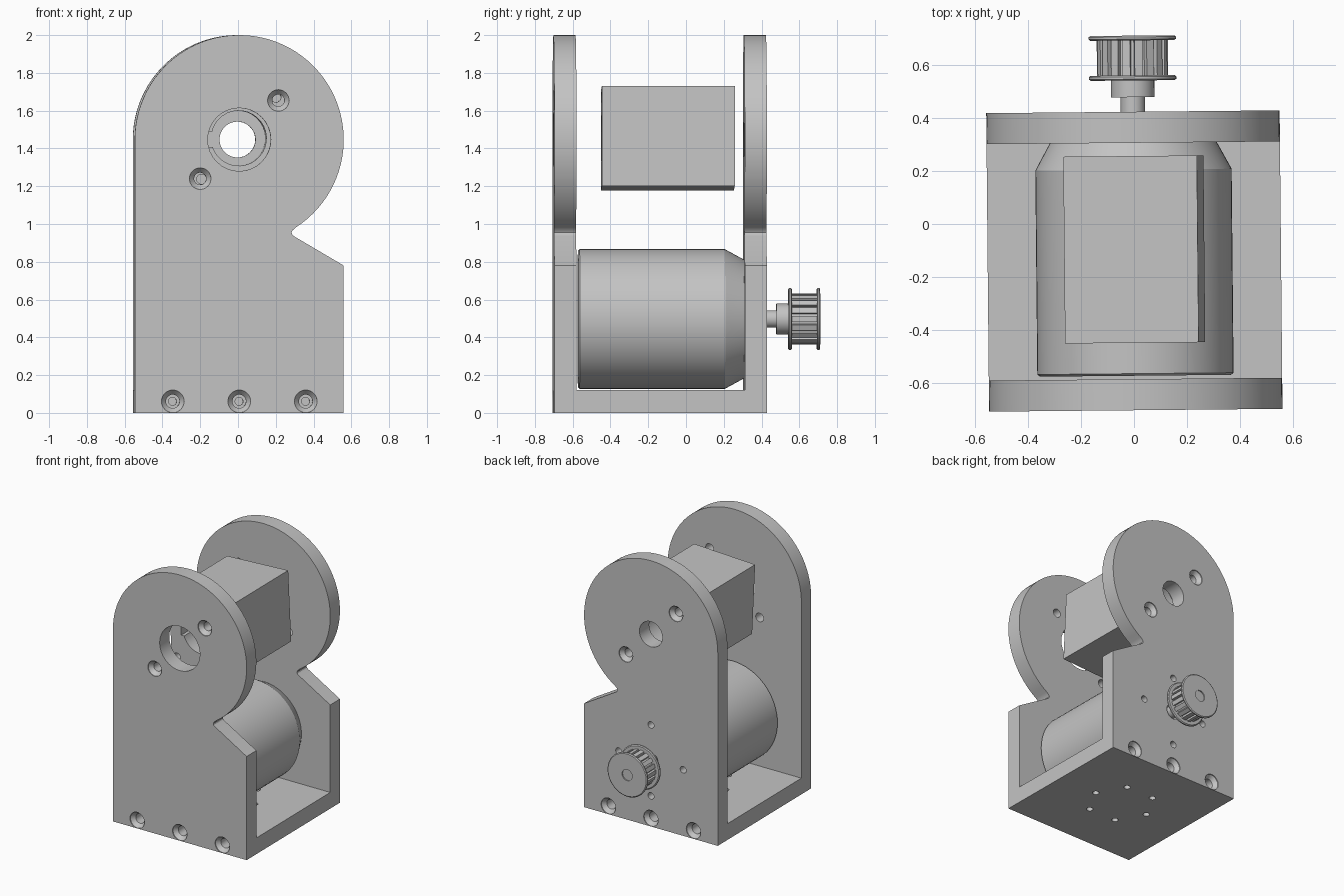
import bpy
import bmesh
from math import sin, cos, pi, radians
from mathutils import Matrix, Vector

if "Cube" in bpy.data.objects:
    bpy.data.objects.remove(bpy.data.objects["Cube"])

GREY = (0.55, 0.55, 0.55, 1)
grey = bpy.data.materials.new("grey_metal")
grey.use_nodes = True
grey.diffuse_color = GREY
grey.node_tree.nodes["Principled BSDF"].inputs["Base Color"].default_value = GREY

W = 0.553                   # half width of the frame
HEAD_Z, MOTOR_Z = 1.447, 0.497
FRONT, FRONT_IN, BACK_IN, BACK = -0.702, -0.585, 0.306, 0.423
BASE_H = 0.122
TWIST = radians(2.7)        # roll of the bearing block
YAW = radians(0.55)         # slight turn of the whole assembly
parts = []


def finish(name, bm):
    bmesh.ops.recalc_face_normals(bm, faces=bm.faces)
    mesh = bpy.data.meshes.new(name)
    bm.to_mesh(mesh)
    bm.free()
    mesh.materials.append(grey)
    obj = bpy.data.objects.new(name, mesh)
    bpy.context.collection.objects.link(obj)
    return obj


def prism(name, points, y0, y1):
    """Extrude an x-z outline from y0 to y1."""
    bm = bmesh.new()
    face = bm.faces.new([bm.verts.new((x, y0, z)) for x, z in points])
    new = bmesh.ops.extrude_face_region(bm, geom=[face])["geom"]
    verts = [g for g in new if isinstance(g, bmesh.types.BMVert)]
    bmesh.ops.translate(bm, verts=verts, vec=(0, y1 - y0, 0))
    return finish(name, bm)


def lathe(name, profile, x=0, z=0, seg=32):
    """Turn (radius, y) points about an axis parallel to y, capping both ends."""
    bm = bmesh.new()
    rings = [[bm.verts.new((x + r * cos(2 * pi * i / seg), y, z + r * sin(2 * pi * i / seg)))
              for i in range(seg)] for r, y in profile]
    for a, b in zip(rings, rings[1:]):
        for i in range(seg):
            j = (i + 1) % seg
            bm.faces.new((a[i], a[j], b[j], b[i]))
    bm.faces.new(rings[0])
    bm.faces.new(rings[-1])
    return finish(name, bm)


def bore(r, y0, y1, x=0, z=0):
    return lathe("cutter", [(r, y0), (r, y1)], x, z)


def countersink(x, z, face, inward, big=0.057, small=0.032):
    steps = [(big, -0.02), (big, 0.006), (small, 0.035), (small, 0.2)]
    return lathe("cutter", [(r, face + inward * d) for r, d in steps], x, z)


def cut(obj, cutters):
    """Subtract the cutters for good, then remove them."""
    for cutter in cutters:
        mod = obj.modifiers.new("cut", "BOOLEAN")
        mod.operation, mod.solver, mod.object = "DIFFERENCE", "EXACT", cutter
    bpy.context.view_layer.update()
    graph = bpy.context.evaluated_depsgraph_get()
    mesh = bpy.data.meshes.new_from_object(obj.evaluated_get(graph))
    obj.modifiers.clear()
    obj.data = mesh
    for cutter in cutters:
        bpy.data.objects.remove(cutter)


def rect(x0, x1, z0, z1):
    return [(x0, z0), (x1, z0), (x1, z1), (x0, z1)]


def ring(count, radius):
    return [(radius * cos(2 * pi * i / count), radius * sin(2 * pi * i / count))
            for i in range(count)]


# Side plates: round head, necked in above a sloping shoulder
outline = [(-W, 0), (W, 0), (W, 0.78), (0.29, 0.935), (0.28, 0.944), (0.277, 0.955), (0.283, 0.967)]
for i in range(61):
    a = radians(-57) + radians(237) * i / 60
    outline.append((W * cos(a), HEAD_Z + W * sin(a)))
BOLT = 0.207
for name, outer, inner, inward, hole in (("front_plate", FRONT, FRONT_IN, 1, 0.167),
                                         ("back_plate", BACK, BACK_IN, -1, 0.095)):
    plate = prism(name, outline, outer, inner)
    cutters = [bore(hole, outer - inward * 0.05, inner + inward * 0.05, 0, HEAD_Z)]
    for s in (-1, 1):
        cutters.append(countersink(s * inward * BOLT, HEAD_Z + s * BOLT, outer, inward))
    for x in (-0.352, 0, 0.352):
        cutters.append(countersink(x, 0.061, outer, inward, 0.06, 0.036))
    if name == "back_plate":
        cutters.append(bore(0.06, 0.2, 0.5, 0, MOTOR_Z))
        for x, z in ring(4, 0.267):
            cutters.append(bore(0.025, 0.2, 0.5, x, MOTOR_Z + z))
    cut(plate, cutters)
    parts.append(plate)

# Base plate with end screw holes and a ring of six vertical holes
base = prism("base_plate", rect(-W, W, 0, BASE_H), FRONT_IN, BACK_IN)
cutters = []
for x in (-0.352, 0, 0.352):
    for end in (FRONT_IN, BACK_IN):
        cutters.append(bore(0.021, end - 0.12, end + 0.12, x, 0.061))
for x, y in ring(6, 0.232):
    drill = bore(0.023, -0.1, 0.3)
    drill.data.transform(Matrix.Translation((x, y + (FRONT + BACK) / 2, 0))
                         @ Matrix.Rotation(radians(90), 4, "X"))
    cutters.append(drill)
cut(base, cutters)
parts.append(base)

# Bearing block, bored with a keyway and tapped at both ends
block = prism("bearing_block", rect(-0.252, 0.252, -0.264, 0.264), -0.448, 0.256)
cutters = [bore(0.146, -0.6, 0.4), prism("cutter", rect(-0.165, -0.1, -0.04, 0.04), -0.6, 0.4)]
for s in (-1, 1):
    cutters.append(bore(0.026, -0.6, -0.3, s * BOLT, s * BOLT))
    cutters.append(bore(0.026, 0.1, 0.4, -s * BOLT, s * BOLT))
cut(block, cutters)
block.data.transform(Matrix.Translation((0, 0, HEAD_Z + 0.007)) @ Matrix.Rotation(-TWIST, 4, "Y"))
parts.append(block)

# Motor body with tapered nose, and its shaft
parts.append(lathe("motor_body", [(0.36, -0.572), (0.37, -0.564), (0.37, 0.205), (0.315, BACK_IN)],
                   0, MOTOR_Z, 64))
parts.append(lathe("motor_shaft", [(0.046, 0.29), (0.046, 0.5)], 0, MOTOR_Z))

# Belt pulley: hub, two rounded flanges and a toothed drum
def flange(name, y0, y1, recess):
    r = 0.165
    profile = [(r - 0.007, y0), (r, y0 + 0.005), (r, y1 - 0.005), (r - 0.007, y1)]
    if recess:
        profile += [(0.042, y1), (0.042, y1 - 0.008)]
    return lathe(name, profile, 0, MOTOR_Z, 48)


parts.append(lathe("pulley_hub", [(0.082, 0.478), (0.082, 0.545)], 0, MOTOR_Z))
parts.append(flange("pulley_inner_flange", 0.541, 0.56, False))
parts.append(flange("pulley_outer_flange", 0.692, 0.71, True))
teeth = []
TEETH = 18
for i in range(TEETH):
    for step, r in ((-0.32, 0.135), (0.32, 0.135), (0.36, 0.115), (0.64, 0.115)):
        a = 2 * pi * (i + step) / TEETH
        teeth.append((r * cos(a), MOTOR_Z + r * sin(a)))
parts.append(prism("pulley_teeth", teeth, 0.556, 0.696))

# Turn the assembly and smooth the round surfaces
bpy.ops.object.select_all(action="DESELECT")
for obj in parts:
    obj.rotation_euler.z = YAW
    obj.select_set(True)
bpy.context.view_layer.objects.active = parts[0]
bpy.ops.object.shade_smooth_by_angle(angle=radians(25))
